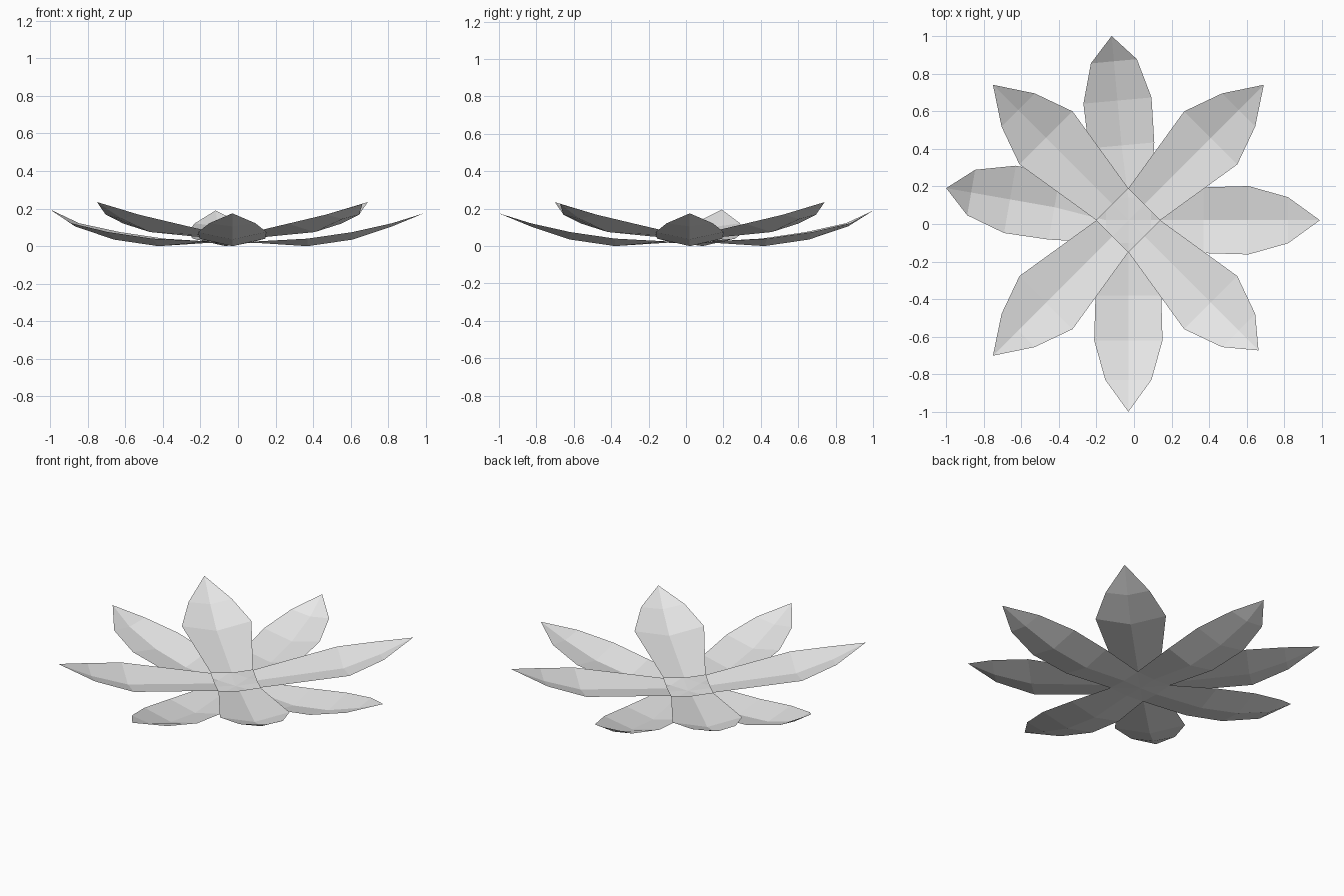
import bpy, bmesh, math
from mathutils import Matrix, Vector

cube = bpy.data.objects.get("Cube")
if cube:
    bpy.data.objects.remove(cube, do_unlink=True)

grey = bpy.data.materials.new("petal_grey")
grey.use_nodes = True
grey.diffuse_color = (0.8, 0.8, 0.8, 1)
grey.node_tree.nodes["Principled BSDF"].inputs["Base Color"].default_value = (0.8, 0.8, 0.8, 1)

CENTRE = Vector((-0.03, 0.02, 0))

# Cross-sections of a petal: distance out, half width, rib height, edge height
LOWER = [(0, 0, 0.015, 0.015), (0.12, 0.12, 0.018, 0.025), (0.4, 0.175, 0, 0.04),
         (0.64, 0.182, 0.035, 0.075), (0.85, 0.123, 0.105, 0.122)]
UPPER = [(0.12, 0.12, 0.04, 0.05), (0.62, 0.2, 0.075, 0.12), (0.83, 0.125, 0.145, 0.168)]


def petal(name, sections, angle, bend, length, tip_z):
    """Cupped petal sheet along one direction; bend turns all but its root."""
    bm = bmesh.new()
    rows = []
    for dist, half, rib, edge in sections + [(length, 0, tip_z, tip_z)]:
        turn = Matrix.Rotation(math.radians(angle + (bend if dist > 0.2 else 0)), 3, 'Z')
        sides = ((1, edge), (0, rib), (-1, edge)) if half else ((0, rib),)
        row = [bm.verts.new(CENTRE + turn @ Vector((dist, s * half, z))) for s, z in sides]
        rows.append(row * 3 if len(row) == 1 else row)
    for a, b in zip(rows, rows[1:]):
        for i in range(2):
            loop = list(dict.fromkeys((a[i], a[i + 1], b[i + 1], b[i])))
            bm.faces.new(loop)
    bm.normal_update()
    for f in bm.faces:
        if f.normal.z < 0:
            f.normal_flip()
    mesh = bpy.data.meshes.new(name)
    bm.to_mesh(mesh)
    bm.free()
    mesh.materials.append(grey)
    bpy.context.collection.objects.link(bpy.data.objects.new(name, mesh))


# Lower ring, joined at the middle
petal("lower_petal_left", LOWER, 0, 0, 1.02, 0.175)
petal("lower_petal_back", LOWER, 90, 5.2, 0.985, 0.19)
petal("lower_petal_right", LOWER, 180, -10, 0.985, 0.195)
petal("lower_petal_front", LOWER, 270, 0, 1.02, 0.175)

# Upper ring, set between the lower petals around a square opening
petal("upper_petal_back_left", UPPER, 45, 0, 1.02, 0.235)
petal("upper_petal_back_right", UPPER, 135, 0, 1.02, 0.235)
petal("upper_petal_front_right", UPPER, 225, 0, 1.02, 0.235)
petal("upper_petal_front_left", UPPER, 315, 0, 0.98, 0.225)
